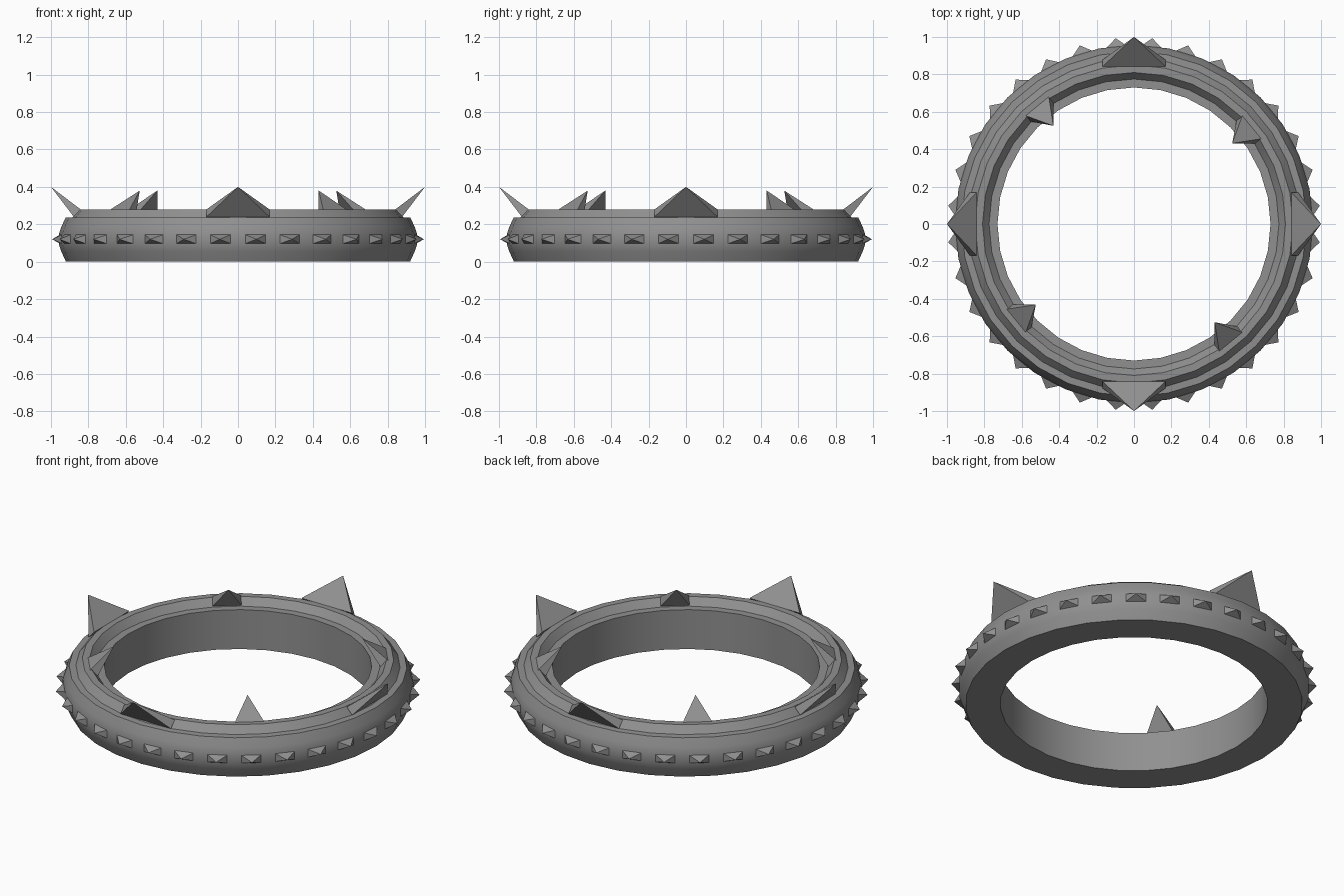
import bpy, bmesh, math

if "Cube" in bpy.data.objects:
    bpy.data.objects.remove(bpy.data.objects["Cube"])

metal = bpy.data.materials.new("dark grey metal")
metal.diffuse_color = (0.28, 0.28, 0.285, 1)
metal.use_nodes = True
metal.node_tree.nodes["Principled BSDF"].inputs["Base Color"].default_value = metal.diffuse_color


def finish(name, bm):
    bmesh.ops.recalc_face_normals(bm, faces=bm.faces[:])
    me = bpy.data.meshes.new(name)
    bm.to_mesh(me)
    bm.free()
    me.materials.append(metal)
    ob = bpy.data.objects.new(name, me)
    bpy.context.collection.objects.link(ob)
    return ob


def polar(r, t, z, a):
    """Point at radius r, tangential offset t, height z, turned by angle a."""
    return (r * math.cos(a) - t * math.sin(a), r * math.sin(a) + t * math.cos(a), z)


def pyramids(name, angles, edge_a, edge_b, half_width, tip):
    """Pyramids around the ring; base spans two (r, z) edges, tip is (r, z)."""
    bm = bmesh.new()
    for deg in angles:
        a = math.radians(deg)
        base = [bm.verts.new(polar(r, t * half_width, z, a))
                for (r, z), t in ((edge_a, -1), (edge_a, 1), (edge_b, 1), (edge_b, -1))]
        top = bm.verts.new(polar(tip[0], 0, tip[1], a))
        bm.faces.new(base)
        for i in range(4):
            bm.faces.new((base[i], base[(i + 1) % 4], top))
    return finish(name, bm)


# Ring band: bulged outside, flat inside, raised bevelled rim on top
SEG = 32
profile = [(0.73, 0), (0.92, 0), (0.945, 0.055), (0.957, 0.09), (0.957, 0.15),
           (0.945, 0.185), (0.922, 0.235), (0.885, 0.237), (0.85, 0.28),
           (0.81, 0.28), (0.775, 0.237), (0.73, 0.237)]
bm = bmesh.new()
rings = [[bm.verts.new(polar(r, 0, z, 2 * math.pi * i / SEG)) for r, z in profile]
         for i in range(SEG)]
n = len(profile)
for i in range(SEG):
    p, q = rings[i], rings[(i + 1) % SEG]
    for j in range(n):
        k = (j + 1) % n
        bm.faces.new((p[j], q[j], q[k], p[k]))
band = finish("ring_band", bm)
bpy.context.view_layer.objects.active = band
band.select_set(True)
bpy.ops.object.shade_smooth_by_angle(angle=math.radians(30))

# Small studs around the outside
pyramids("side_studs", [(i + 0.5) * 11.25 for i in range(32)],
         (0.945, 0.093), (0.945, 0.148), 0.063, (0.998, 0.12))

# Large spikes leaning outwards
pyramids("outer_spikes", range(0, 360, 90),
         (0.842, 0.28), (0.878, 0.24), 0.168, (1.0, 0.4))

# Small spikes leaning inwards
pyramids("inner_spikes", [39.4 + 90 * i for i in range(4)],
         (0.815, 0.28), (0.775, 0.24), 0.08, (0.68, 0.38))
